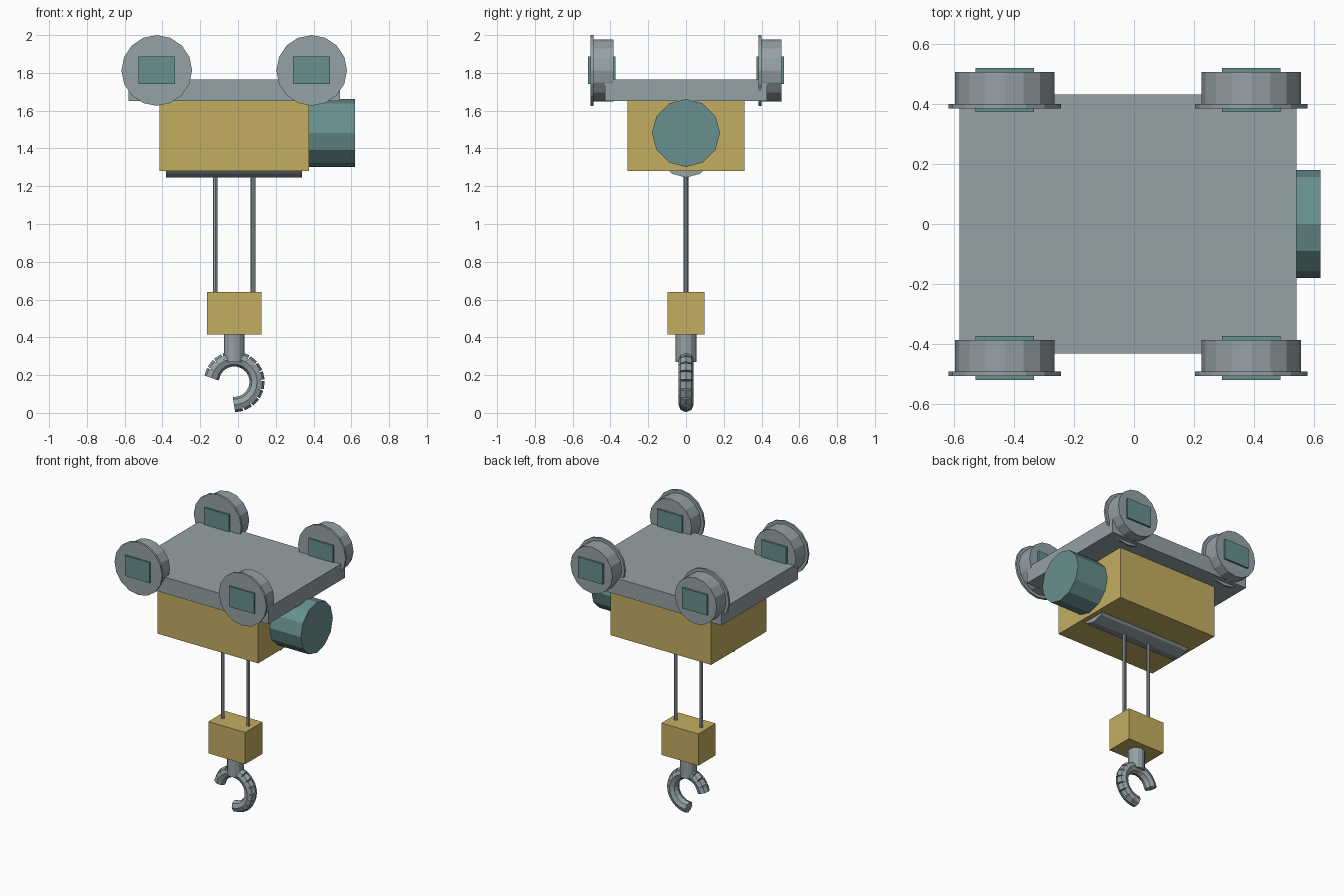
import bpy, bmesh, math
from mathutils import Vector, Matrix

if "Cube" in bpy.data.objects:
    bpy.data.objects.remove(bpy.data.objects["Cube"])

CX = -0.02  # centre line of the trolley along x


def material(name, rgb):
    m = bpy.data.materials.new(name)
    m.diffuse_color = (*rgb, 1)
    m.use_nodes = True
    m.node_tree.nodes["Principled BSDF"].inputs["Base Color"].default_value = m.diffuse_color
    return m


STEEL = material("steel", (0.30, 0.36, 0.38))
YELLOW = material("yellow_paint", (0.55, 0.42, 0.12))
TEAL = material("teal_paint", (0.14, 0.28, 0.28))


def finish(name, bm, mat):
    me = bpy.data.meshes.new(name)
    bm.to_mesh(me)
    bm.free()
    me.materials.append(mat)
    ob = bpy.data.objects.new(name, me)
    bpy.context.collection.objects.link(ob)
    return ob


def box(name, centre, size, mat):
    bm = bmesh.new()
    bmesh.ops.create_cube(bm, size=1, matrix=Matrix.Translation(centre) @ Matrix.Diagonal((*size, 1)))
    return finish(name, bm, mat)


def add_cyl(bm, a, b, r, sides):
    a, b = Vector(a), Vector(b)
    rot = Vector((0, 0, 1)).rotation_difference(b - a).to_matrix().to_4x4()
    bmesh.ops.create_cone(bm, cap_ends=True, segments=sides, radius1=r, radius2=r,
                          depth=(b - a).length, matrix=Matrix.Translation((a + b) / 2) @ rot)


def cyl(name, a, b, r, sides, mat):
    bm = bmesh.new()
    add_cyl(bm, a, b, r, sides)
    return finish(name, bm, mat)


# Trolley frame, hoist housing, motor and rope drum
box("trolley_plate", (CX, 0, 1.7075), (1.12, 0.86, 0.115), STEEL)
box("hoist_housing", (CX, 0, 1.466), (0.79, 0.62, 0.372), YELLOW)
cyl("motor", (0.30, 0, 1.482), (0.62, 0, 1.482), 0.18, 12, TEAL)
cyl("rope_drum", (-0.38, 0, 1.396), (0.34, 0, 1.396), 0.15, 12, STEEL)

# Flanged wheels, all facing the same way, each with a hub block
for side, x in (("left", CX - 0.41), ("right", CX + 0.41)):
    for end, y in (("front", -0.445), ("back", 0.445)):
        z = 1.813
        tag = f"{end}_{side}"
        cyl(f"wheel_tread_{tag}", (x, y - 0.055, z), (x, y + 0.06, z), 0.165, 16, STEEL)
        cyl(f"wheel_flange_{tag}", (x, y - 0.061, z), (x, y - 0.046, z), 0.187, 16, STEEL)
        box(f"wheel_hub_{tag}", (x, y, z), (0.195, 0.146, 0.145), TEAL)

# Ropes and hook block
for side, x in (("left", CX - 0.10), ("right", CX + 0.10)):
    cyl(f"rope_{side}", (x, 0, 0.60), (x, 0, 1.32), 0.0125, 8, STEEL)
box("hook_block", (CX, 0, 0.528), (0.29, 0.195, 0.226), YELLOW)
cyl("hook_shank", (CX, 0, 0.27), (CX, 0, 0.43), 0.055, 12, STEEL)

# Hook: short straight segments around an open ring
bm = bmesh.new()
count, start, end = 14, 170, -90
step = (end - start) / count
for i in range(count):
    t = math.radians(start + (i + 0.5) * step)
    mid = Vector((CX + 0.12 * math.cos(t), 0, 0.165 + 0.12 * math.sin(t)))
    half = Vector((math.sin(t), 0, -math.cos(t))) * 0.021
    add_cyl(bm, mid - half, mid + half, 0.04, 8)
finish("hook", bm, STEEL)
